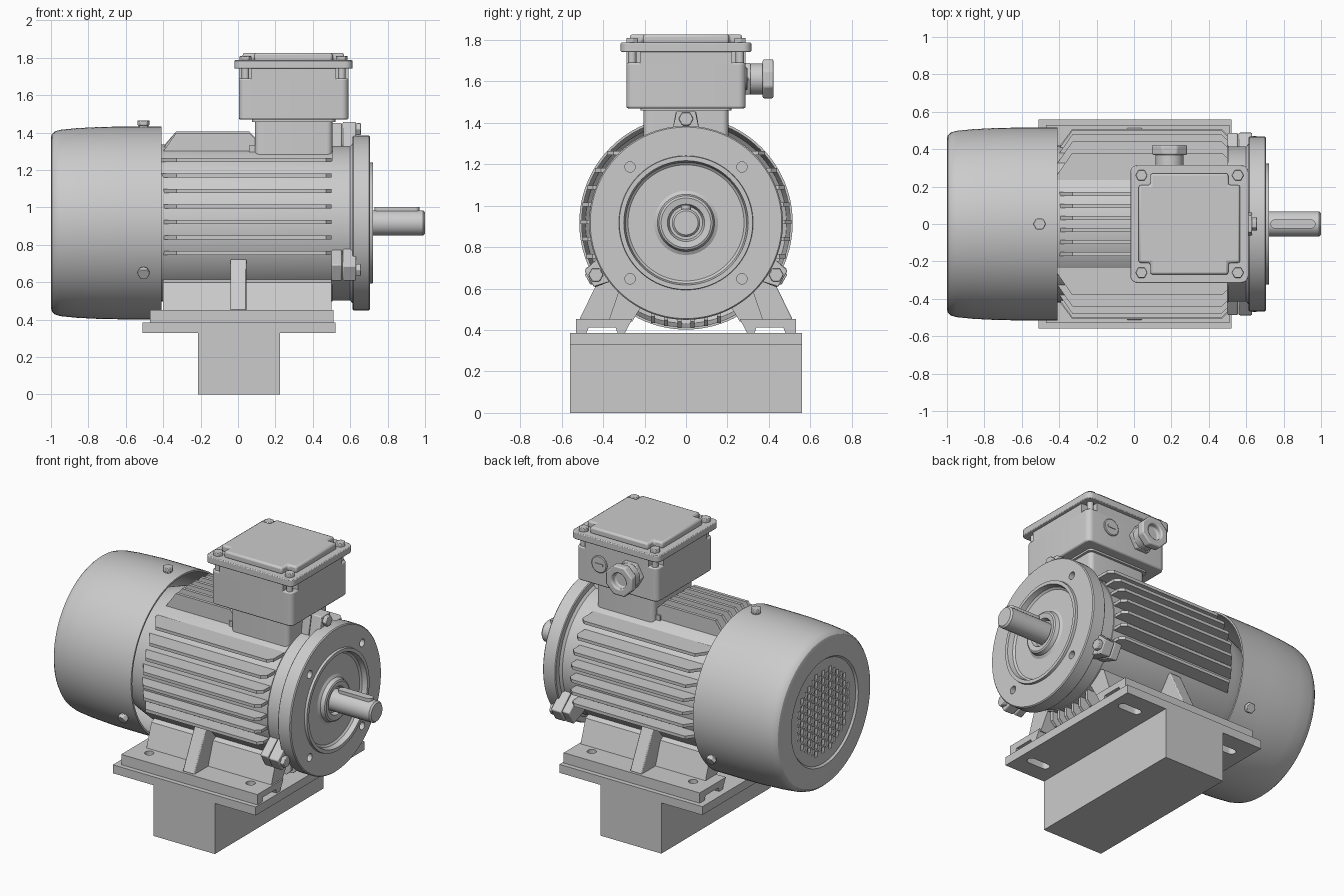
import bpy, bmesh
from math import sqrt, pi, cos, sin, radians
from mathutils import Matrix, Vector

if "Cube" in bpy.data.objects:
    bpy.data.objects.remove(bpy.data.objects["Cube"])

CZ = 0.917                                   # height of the motor axis
AXIS = Matrix.Translation((0, 0, CZ))


def finish(name, bm, mat=None):
    bmesh.ops.remove_doubles(bm, verts=bm.verts, dist=1e-5)
    if mat is not None:
        bm.transform(mat)
    bmesh.ops.recalc_face_normals(bm, faces=bm.faces)
    me = bpy.data.meshes.new(name)
    bm.to_mesh(me)
    bm.free()
    ob = bpy.data.objects.new(name, me)
    bpy.context.collection.objects.link(ob)
    return ob


def prism(name, pts, axis, lo, hi, mat=None, bevel=0):
    """Extrude a 2D outline along an axis; outline uses the other two axes in order."""
    bm = bmesh.new()
    put = {'x': lambda a, b: (lo, a, b), 'y': lambda a, b: (a, lo, b), 'z': lambda a, b: (a, b, lo)}[axis]
    face = bm.faces.new([bm.verts.new(put(*p)) for p in pts])
    ext = bmesh.ops.extrude_face_region(bm, geom=[face])
    step = Vector([(hi - lo) * (axis == k) for k in 'xyz'])
    bmesh.ops.translate(bm, vec=step, verts=[v for v in ext['geom'] if isinstance(v, bmesh.types.BMVert)])
    ob = finish(name, bm, mat)
    if bevel:
        m = ob.modifiers.new('bevel', 'BEVEL')
        m.width, m.segments, m.limit_method = bevel, 2, 'ANGLE'
    return ob


def lathe(name, prof, mat=AXIS, steps=96):
    """Revolve an (x, radius) profile around the x axis."""
    bm = bmesh.new()
    vs = [bm.verts.new((x, 0, r)) for x, r in prof]
    es = [bm.edges.new(p) for p in zip(vs, vs[1:])]
    bmesh.ops.spin(bm, geom=vs + es, cent=(0, 0, 0), axis=(1, 0, 0), angle=2 * pi, steps=steps)
    return finish(name, bm, mat)


def ngon(cx, cy, r, n=6, a0=0.0):
    return [(cx + r * cos(a0 + 2 * pi * i / n), cy + r * sin(a0 + 2 * pi * i / n)) for i in range(n)]


def rect(a, b, c, d):
    return [(a, c), (b, c), (b, d), (a, d)]


def rrect(a, b, c, d, r, n=6):
    pts = []
    for q, (cx, cy) in enumerate([(b - r, d - r), (a + r, d - r), (a + r, c + r), (b - r, c + r)]):
        pts += [(cx + r * cos(pi / 2 * (q + i / n)), cy + r * sin(pi / 2 * (q + i / n))) for i in range(n + 1)]
    return pts


def notched(a, b, c, d, k):
    """Rectangle with square notches at its corners."""
    return [(a + k, c), (b - k, c), (b - k, c + k), (b, c + k), (b, d - k), (b - k, d - k),
            (b - k, d), (a + k, d), (a + k, d - k), (a, d - k), (a, c + k), (a + k, c + k)]


def join(name, obs):
    with bpy.context.temp_override(active_object=obs[0], selected_editable_objects=obs):
        bpy.ops.object.join()
    obs[0].name = name
    return obs[0]


def cut(ob, cutters):
    tool = join('cutter', cutters)
    tool.hide_render = True
    m = ob.modifiers.new('cut', 'BOOLEAN')
    m.operation, m.solver, m.object = 'DIFFERENCE', 'EXACT', tool
    with bpy.context.temp_override(object=ob, active_object=ob):
        bpy.ops.object.modifier_apply(modifier=m.name)
    bpy.data.objects.remove(tool)


# Base block and slotted mounting plate
HOLES = [(x, y) for x in (-0.345, 0.385) for y in (-0.42, 0.42)]
prism('base_block', rect(-0.215, 0.225, -0.56, 0.56), 'z', 0, 0.33)
plate = prism('base_plate', rect(-0.51, 0.52, -0.56, 0.56), 'z', 0.33, 0.385)
cut(plate, [prism('c', rrect(x - 0.08, x + 0.08, y - 0.028, y + 0.028, 0.027), 'z', 0.3, 0.42) for x, y in HOLES])

# Feet: pad, sloping wall and rib on each side
for s, side in ((-1, 'front'), (1, 'back')):
    flip = Matrix.Diagonal((1, s, 1, 1))
    pad = prism(f'foot_pad_{side}', [(0.295, 0.385), (0.33, 0.385), (0.34, 0.412), (0.47, 0.412), (0.48, 0.385),
                                     (0.53, 0.385), (0.53, 0.452), (0.26, 0.452)], 'x', -0.47, 0.51, flip)
    cut(pad, [prism('c', ngon(x, y, 0.028, 24), 'z', 0.36, 0.5) for x, y in HOLES if y * s > 0])
    prism(f'foot_wall_{side}', [(0.26, 0.44), (0.375, 0.44), (0.32, 0.60), (0.24, 0.64), (0.17, 0.59)],
          'x', -0.40, 0.50, flip)
    prism(f'foot_rib_{side}', [(0.3, 0.44), (0.515, 0.45), (0.41, 0.665), (0.38, 0.725), (0.28, 0.66)],
          'x', -0.04, 0.045, flip, 0.006)

# Motor housing core
lathe('housing', [(-0.55, 0), (-0.55, 0.38), (-0.43, 0.42), (0.505, 0.42), (0.505, 0)])


# Cooling fins: horizontal on the sides, vertical above and below
def fin(side, off, x1, cap=0.508):
    top = min(cap, sqrt(0.508 ** 2 - off ** 2))
    low = sqrt(0.42 ** 2 - off ** 2) - 0.03
    pts = [(-0.41, low), (-0.41, max(low + 0.01, top - 0.115)), (-0.33, top), (x1 - 0.03, top),
           (x1, top - 0.03), (x1, low)]
    if side in 'FB':
        s = -1 if side == 'F' else 1
        return prism('fin', [(x, s * h) for x, h in pts], 'z', off - 0.01, off + 0.01, AXIS)
    s = 1 if side == 'T' else -1
    return prism('fin', [(x, s * h) for x, h in pts], 'y', off - 0.01, off + 0.01, AXIS)


for side in 'FB':
    join({'F': 'front_fins', 'B': 'back_fins'}[side], [fin(side, 0.337 - 0.083 * i, 0.5) for i in range(7)])
VERT = [(i - 2.5) * 0.064 for i in range(6)]
join('top_fins', [fin('T', o, 0.09, 0.49) for o in VERT])
join('bottom_fins', [fin('D', o, 0.5) for o in VERT])

# Fan cowl with pierced rear grille
cowl = lathe('fan_cowl', [(-0.988, 0), (-0.988, 0.335), (-1, 0.345), (-1, 0.455), (-0.995, 0.475), (-0.98, 0.489),
                          (-0.95, 0.498), (-0.86, 0.507), (-0.72, 0.514), (-0.62, 0.515), (-0.41, 0.515),
                          (-0.41, 0.503), (-0.7, 0.502), (-0.95, 0.485), (-0.975, 0.46), (-0.975, 0)])
slots = []
for i in range(-7, 8):
    for j in range(-5, 6):
        y, z = i * 0.036, j * 0.05 + (0.025 if i % 2 else 0)
        if abs(y) + abs(z) < 0.37 and abs(z) < 0.27:
            slots.append(prism('c', rect(y - 0.013, y + 0.013, z - 0.019, z + 0.019), 'x', -1.05, -0.95, AXIS))
cut(cowl, slots)

# Front end bell with flange, spigot ring and bearing boss
flange = lathe('flange', [(0.5, 0), (0.5, 0.415), (0.6, 0.415), (0.613, 0.43), (0.613, 0.463), (0.618, 0.468),
                          (0.70, 0.468), (0.706, 0.462), (0.706, 0.324), (0.722, 0.322), (0.722, 0.30),
                          (0.69, 0.292), (0.68, 0.28), (0.68, 0.155), (0.69, 0.138), (0.715, 0.13),
                          (0.72, 0.12), (0.715, 0.09), (0.69, 0.08), (0.69, 0)])
cut(flange, [prism('c', ngon(y, z, 0.025, 24), 'x', 0.55, 0.8, AXIS) for y in (-0.27, 0.27) for z in (-0.27, 0.27)])

# Output shaft and key
lathe('shaft', [(0.66, 0), (0.66, 0.068), (0.99, 0.068), (1.0, 0.058), (1.0, 0)], steps=48)
prism('shaft_key', rrect(0.73, 0.97, -0.024, 0.024, 0.0235), 'z', 0.03, 0.085, AXIS)

# Three bolted lugs and three cowl screws around the axis
for i in range(3):
    rot = AXIS @ Matrix.Rotation(radians(120 * i), 4, 'X')
    prism(f'lug_rear_{i}', [(-0.075, 0.38), (0.075, 0.38), (0.05, 0.535), (-0.05, 0.535)], 'x', 0.5, 0.555, rot, 0.006)
    prism(f'lug_front_{i}', [(-0.08, 0.38), (0.08, 0.38), (0.045, 0.54), (-0.045, 0.54)], 'x', 0.56, 0.632, rot, 0.006)
    prism(f'lug_bolt_{i}', ngon(0, 0.502, 0.036), 'x', 0.63, 0.658, rot, 0.004)
    prism(f'cowl_screw_washer_{i}', ngon(-0.505, 0, 0.026, 24), 'z', 0.5, 0.525, rot)
    prism(f'cowl_screw_{i}', ngon(-0.505, 0, 0.034), 'z', 0.522, 0.548, rot, 0.004)

# Terminal box pedestal
prism('box_pedestal', rrect(0.09, 0.505, -0.205, 0.205, 0.03), 'z', 1.2, 1.475)
prism('pedestal_step', rect(0.06, 0.12, -0.18, 0.18), 'z', 1.25, 1.33)
prism('box_collar', rrect(0.075, 0.52, -0.22, 0.22, 0.03), 'z', 1.458, 1.475)

# Terminal box, lid and raised lid panel
X0, X1, Y = 0.005, 0.59, 0.288
prism('box_body', rrect(X0, X1, -Y, Y, 0.035), 'z', 1.47, 1.69, None, 0.008)
prism('box_neck', notched(X0, X1, -Y, Y, 0.065), 'z', 1.68, 1.745)
prism('box_lid', rrect(-0.02, 0.612, -0.315, 0.315, 0.04), 'z', 1.742, 1.787, None, 0.005)
prism('lid_panel', notched(0.025, 0.567, -0.27, 0.27, 0.062), 'z', 1.78, 1.827, None, 0.012)
for i, (x, y) in enumerate([(x, y) for x in (0.04, 0.555) for y in (-0.26, 0.26)]):
    prism(f'lid_bolt_{i}', ngon(x, y, 0.032), 'z', 1.78, 1.81, None, 0.004)
    prism(f'box_screw_{i}', ngon(x, y, 0.02, 16), 'z', 1.68, 1.745)

# Cable gland and blanking plug on the back face of the box
ALONG_Y = Matrix.Rotation(pi / 2, 4, 'Z')
gland = Matrix.Translation((0.19, 0, 1.612)) @ ALONG_Y
prism('gland_base', ngon(0, 0, 0.088, 6), 'x', 0.28, 0.312, gland, 0.005)
lathe('gland_neck', [(0.28, 0), (0.28, 0.075), (0.375, 0.075), (0.375, 0)], gland, 48)
nut = prism('gland_nut', ngon(0, 0, 0.102, 8, pi / 8), 'x', 0.37, 0.422, gland, 0.008)
cut(nut, [prism('c', ngon(0, 0, 0.05, 32), 'x', 0.385, 0.5, gland)])
plug = Matrix.Translation((0.42, 0, 1.612)) @ ALONG_Y
lathe('blank_plug', [(0.28, 0), (0.28, 0.055), (0.293, 0.055), (0.297, 0.05), (0.297, 0)], plug, 32)
prism('plug_slot_bar', rect(-0.03, 0.03, -0.007, 0.007), 'x', 0.29, 0.301, plug)

# Smooth the round surfaces, keep edges crisp
for ob in bpy.context.scene.objects:
    ob.select_set(True)
    bpy.context.view_layer.objects.active = ob
bpy.ops.object.shade_smooth_by_angle(angle=radians(30))
